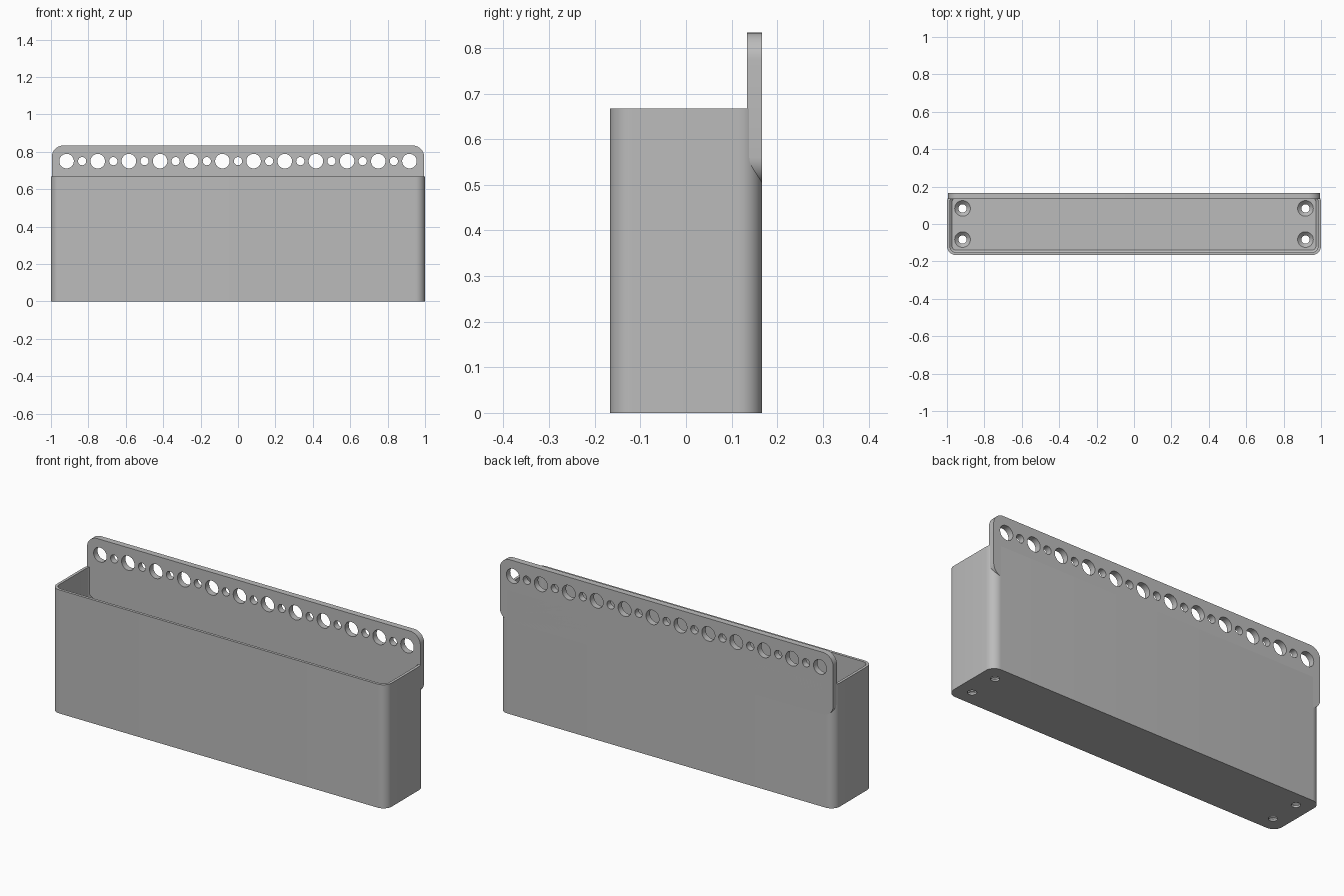
import bpy, bmesh, math

cube = bpy.data.objects.get("Cube")
if cube:
    bpy.data.objects.remove(cube, do_unlink=True)

PITCH = 1 / 6          # hole grid spacing
WALL = 0.015
FLOOR = 0.033
DEPTH = PITCH          # half depth of the bin
RIM = 4 * PITCH        # bin height

grey = bpy.data.materials.new("plain grey")
grey.use_nodes = True
colour = (0.5, 0.5, 0.5, 1)
grey.diffuse_color = colour
grey.node_tree.nodes["Principled BSDF"].inputs["Base Color"].default_value = colour


def rounded_rect(hx, hy, r, steps=10):
    """Outline of a rounded rectangle centred on the origin."""
    pts = []
    for i, (sx, sy) in enumerate([(1, 1), (-1, 1), (-1, -1), (1, -1)]):
        for k in range(steps + 1):
            a = (i + k / steps) * math.pi / 2
            pts.append((sx * (hx - r) + r * math.cos(a), sy * (hy - r) + r * math.sin(a)))
    return pts


def circle(x, y, r, n=32):
    return [(x + r * math.cos(2 * math.pi * k / n), y + r * math.sin(2 * math.pi * k / n))
            for k in range(n)]


def loft(bm, sections, place):
    """Skin a stack of (outline, level) sections and cap both ends."""
    rings = [[bm.verts.new(place(u, v, w)) for u, v in outline] for outline, w in sections]
    for a, b in zip(rings, rings[1:]):
        for i in range(len(a)):
            j = (i + 1) % len(a)
            bm.faces.new((a[i], a[j], b[j], b[i]))
    bm.faces.new(rings[0][::-1])
    bm.faces.new(rings[-1])


def make(name, stacks, place=lambda u, v, w: (u, v, w)):
    bm = bmesh.new()
    for sections in stacks:
        loft(bm, sections, place)
    bmesh.ops.recalc_face_normals(bm, faces=bm.faces)
    mesh = bpy.data.meshes.new(name)
    bm.to_mesh(mesh)
    bm.free()
    mesh.materials.append(grey)
    obj = bpy.data.objects.new(name, mesh)
    bpy.context.collection.objects.link(obj)
    return obj


def cut(obj, cutter):
    """Subtract the cutter for good and discard it."""
    mod = obj.modifiers.new("cut", 'BOOLEAN')
    mod.operation, mod.solver, mod.object = 'DIFFERENCE', 'EXACT', cutter
    bpy.ops.object.select_all(action='DESELECT')
    bpy.context.view_layer.objects.active = obj
    obj.select_set(True)
    bpy.ops.object.modifier_apply(modifier=mod.name)
    bpy.data.objects.remove(cutter, do_unlink=True)


def smooth(obj):
    bpy.ops.object.select_all(action='DESELECT')
    bpy.context.view_layer.objects.active = obj
    obj.select_set(True)
    bpy.ops.object.shade_smooth_by_angle(angle=math.radians(30))


# Bin: rounded box, hollowed with a small chamfer around the floor
bin_body = make("bin", [[(rounded_rect(1, DEPTH, 0.05), z) for z in (0, RIM)]])


def inner(inset):
    return rounded_rect(1 - inset, DEPTH - inset, 0.05 - inset)


cut(bin_body, make("cavity", [[(inner(WALL + 0.012), FLOOR), (inner(WALL), FLOOR + 0.012),
                               (inner(WALL), RIM + 0.1)]]))

# Countersunk screw holes in the floor
cut(bin_body, make("screw_holes", [
    [(circle(x, y, 0.022), -0.1), (circle(x, y, 0.022), 0.01),
     (circle(x, y, 0.042), FLOOR - 0.003), (circle(x, y, 0.042), FLOOR + 0.02)]
    for x in (-5.5 * PITCH, 5.5 * PITCH) for y in (-PITCH / 2, PITCH / 2)]))
smooth(bin_body)


# Mounting plate along the back, lying in the xz plane
def upright(u, v, w):
    return (u, w, v + RIM)


plate = make("mounting_plate",
             [[(rounded_rect(0.995, PITCH, 0.06), y) for y in (DEPTH - 0.033, DEPTH)]], upright)

# Row of alternating large and small holes
row = [[(circle((i - 11) * PITCH / 2, PITCH / 2, 0.022 if i % 2 else 0.039), y)
        for y in (DEPTH - 0.1, DEPTH + 0.1)] for i in range(23)]
cut(plate, make("hole_row", row, upright))
smooth(plate)
